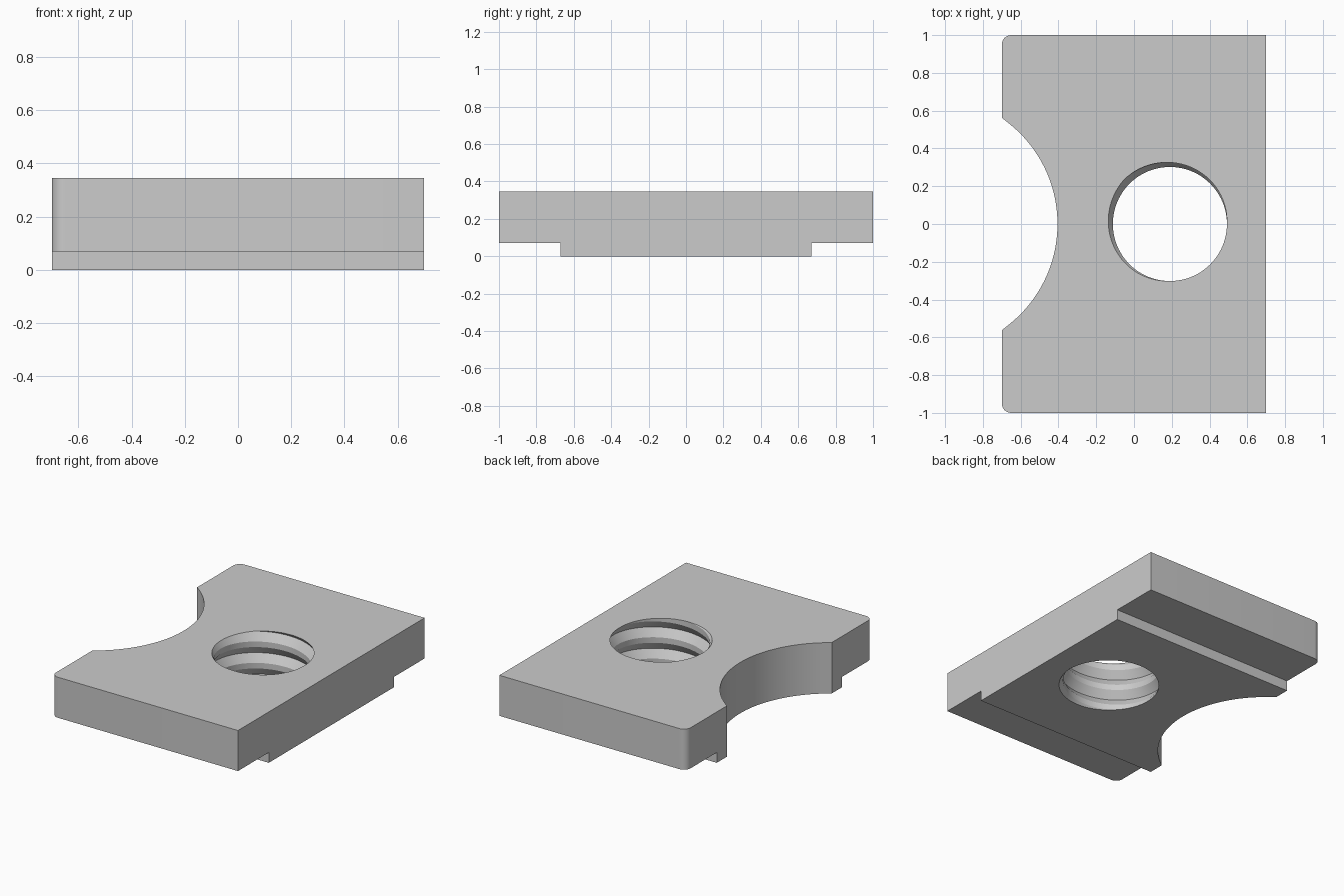
import bpy, bmesh
from math import sin, cos, pi, asin, radians

if "Cube" in bpy.data.objects:
    bpy.data.objects.remove(bpy.data.objects["Cube"])

HX, HY, TOP = 0.7, 1.0, 0.345
STEP_Y, STEP_Z = 0.67, 0.07

metal = bpy.data.materials.new("plain_grey")
metal.use_nodes = True
grey = (0.6, 0.6, 0.6, 1)
metal.diffuse_color = grey
metal.node_tree.nodes["Principled BSDF"].inputs["Base Color"].default_value = grey


def make_object(name, bm):
    bmesh.ops.recalc_face_normals(bm, faces=bm.faces)
    mesh = bpy.data.meshes.new(name)
    bm.to_mesh(mesh)
    bm.free()
    mesh.materials.append(metal)
    obj = bpy.data.objects.new(name, mesh)
    bpy.context.collection.objects.link(obj)
    return obj


def arc(cx, cy, r, a0, a1, n):
    return [(cx + r * cos(a0 + (a1 - a0) * i / n),
             cy + r * sin(a0 + (a1 - a0) * i / n)) for i in range(n + 1)]


def prism(name, outline, z0, z1):
    bm = bmesh.new()
    face = bm.faces.new([bm.verts.new((x, y, z0)) for x, y in outline])
    ext = bmesh.ops.extrude_face_region(bm, geom=[face])["geom"]
    moved = [v for v in ext if isinstance(v, bmesh.types.BMVert)]
    bmesh.ops.translate(bm, verts=moved, vec=(0, 0, z1 - z0))
    return make_object(name, bm)


def thread_cutter(cx, minor, major, pitch, peak_angle, n=96):
    """Closed right-handed helical V thread along z."""
    profile = [(0.0, major), (0.37, minor), (0.63, minor)]
    turns = 6
    rows = turns * len(profile) + 1
    start = TOP - 4 * pitch - pitch * peak_angle / (2 * pi)
    bm = bmesh.new()
    grid = []
    for i in range(n):
        a = 2 * pi * i / n
        column = []
        for m in range(rows + len(profile)):
            turn, k = divmod(m, len(profile))
            offset, r = profile[k]
            z = start + pitch * (turn + offset + i / n)
            column.append((cx + r * cos(a), r * sin(a), z))
        grid.append([bm.verts.new(p) for p in
                     (column if i == 0 else column[:rows])])
    # the last column joins the first one a full turn higher
    grid.append(grid[0][len(profile):])
    for left, right in zip(grid, grid[1:]):
        for m in range(rows - 1):
            bm.faces.new((left[m], right[m], right[m + 1], left[m + 1]))
    # cone caps outside the plate
    rims = [e for e in bm.edges if e.is_boundary]
    mid = start + pitch * turns / 2
    low = bm.verts.new((cx, 0, start - pitch))
    high = bm.verts.new((cx, 0, start + pitch * (turns + 2)))
    for e in rims:
        apex = high if e.verts[0].co.z > mid else low
        bm.faces.new((e.verts[0], e.verts[1], apex))
    return make_object("thread_cutter", bm)


# Plate outline: rounded corners and round bite on the -x edge
R = 0.05
BITE_X, BITE_R = -1.085, 0.68
half = asin(0.563 / BITE_R)
outline = [(HX, -HY), (HX, HY)]
outline += arc(-HX + R, HY - R, R, pi / 2, pi, 8)
outline += [(-HX, y) if abs(x + HX) < 0.01 else (x, y)
            for x, y in arc(BITE_X, 0, BITE_R, half, -half, 48)]
outline += arc(-HX + R, -HY + R, R, pi, 1.5 * pi, 8)
plate = prism("threaded_plate", outline, 0, TOP)

# Side rebates under the plate, then the threaded hole
cutters = []
for side in (-1, 1):
    a, b = sorted((side * STEP_Y, side * (HY + 0.2)))
    cutters.append(prism("rebate_cutter", [(-1, a), (1, a), (1, b), (-1, b)],
                         -0.2, STEP_Z))
cutters.append(thread_cutter(0.19, 0.302, 0.338, 0.145, radians(135)))

bpy.ops.object.select_all(action='DESELECT')
bpy.context.view_layer.objects.active = plate
plate.select_set(True)
for cutter in cutters:
    cutter.hide_render = True
    mod = plate.modifiers.new("cut", 'BOOLEAN')
    mod.operation = 'DIFFERENCE'
    mod.solver = 'EXACT'
    mod.object = cutter
    bpy.ops.object.modifier_apply(modifier=mod.name)
    bpy.data.objects.remove(cutter)

bpy.ops.object.shade_smooth_by_angle(angle=radians(20))
